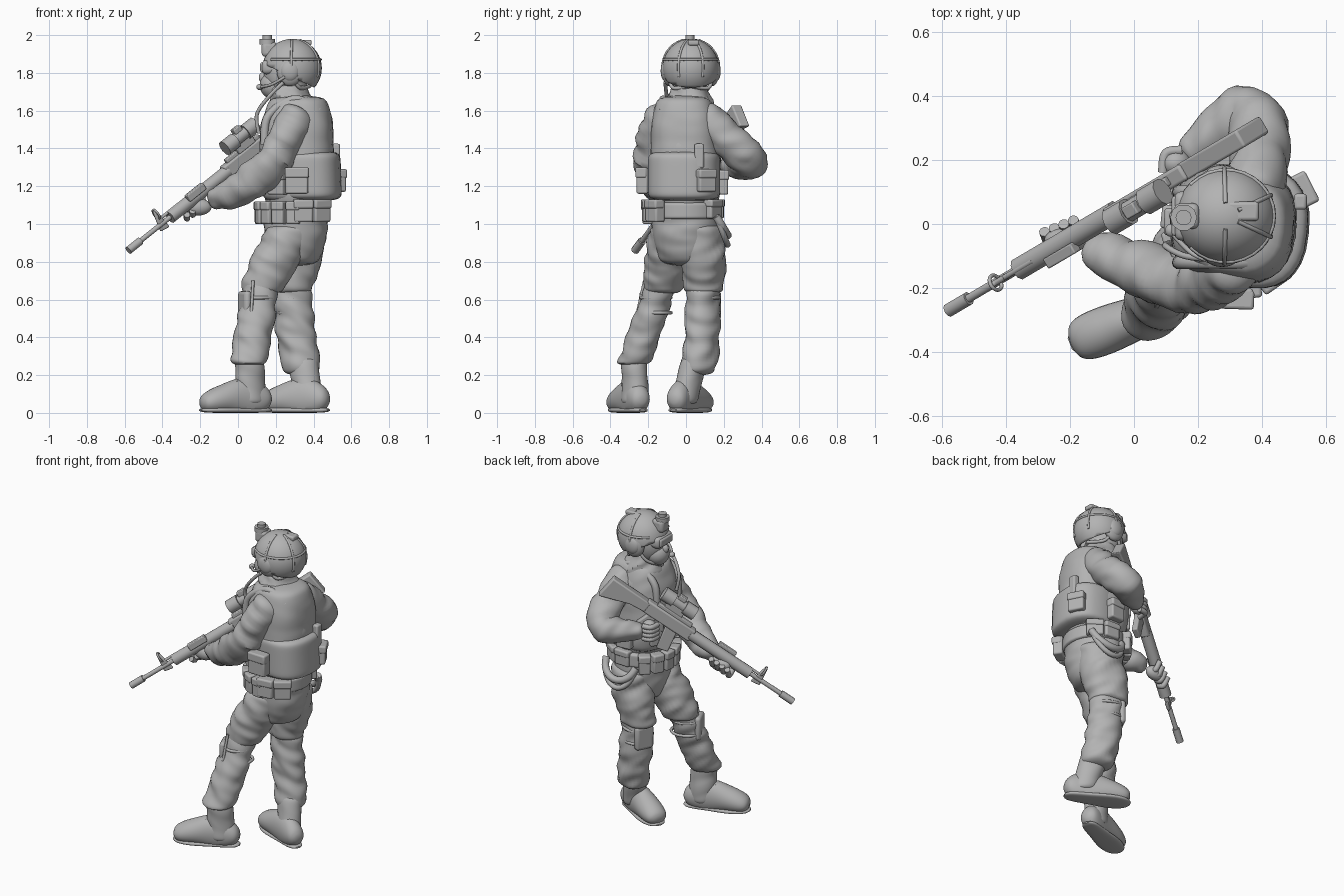
import bpy, bmesh, math
from mathutils import Vector, Matrix, noise

if "Cube" in bpy.data.objects:
    bpy.data.objects.remove(bpy.data.objects["Cube"])

SHADE = 0.45
grey = bpy.data.materials.new("plain_grey")
grey.use_nodes = True
grey.diffuse_color = (SHADE, SHADE, SHADE, 1)
grey.node_tree.nodes["Principled BSDF"].inputs["Base Color"].default_value = grey.diffuse_color
parts = []
HERE = Matrix.Identity(4)


def finish(name, bm, bevel=0):
    bmesh.ops.recalc_face_normals(bm, faces=bm.faces)
    mesh = bpy.data.meshes.new(name)
    bm.to_mesh(mesh)
    bm.free()
    mesh.materials.append(grey)
    ob = bpy.data.objects.new(name, mesh)
    bpy.context.collection.objects.link(ob)
    if bevel:
        mod = ob.modifiers.new("bevel", "BEVEL")
        mod.width, mod.segments = bevel, 3
    parts.append(ob)
    return ob


def sample(rows, t):
    """Smooth curve through the rows, for t from start to end."""
    last = len(rows) - 1
    i = min(int(t * last), max(last - 1, 0))
    f = t * last - i
    before, start, end, after = (rows[min(max(i + k, 0), last)] for k in (-1, 0, 1, 2))
    bend = (end - before) * f * (1 - f) ** 2 - (after - start) * f * f * (1 - f)
    ease = f * f * (3 - 2 * f)
    return start + (end - start) * ease + bend / 2


def loft(name, path, sizes, flat=1, widths=None, yaw=None, blunt=8, folds=0, power=1, floor=None, sides=28, steps=40, frame=HERE):
    """Skin over oval rings along a path; level rings if yaw is given; blunt rounds off the ends."""
    path = [frame @ Vector(p) for p in path]
    bm, loops, across = bmesh.new(), [], None
    for i in range(steps + 1):
        t = i / steps
        centre = sample(path, t)
        if yaw is None:
            ahead = (sample(path, min(t + 0.01, 1)) - sample(path, max(t - 0.01, 0))).normalized()
            if across is None:
                across = Vector((0, 0, 1)).cross(ahead)
                across = across if across.length > 0.1 else Vector((0, 1, 0))
            across = (across - ahead * across.dot(ahead)).normalized()
            out = ahead.cross(across)
        else:
            out = Vector((math.cos(yaw), math.sin(yaw), 0))
            across = Vector((-out.y, out.x, 0))
        end = max(1 - abs(2 * t - 1) ** blunt, 0.1) ** 0.5 if blunt else 1
        a = sample(sizes, t) * end
        b = sample(widths, t) * end if widths else a * flat
        loop = []
        for j in range(sides):
            turn = math.tau * j / sides
            c, s = math.cos(turn), math.sin(turn)
            offset = out * a * math.copysign(abs(c) ** power, c) + across * b * math.copysign(abs(s) ** power, s)
            p = centre + offset
            if folds:
                p += offset.normalized() * folds * noise.noise(Vector((p.x * 8, p.y * 8, p.z * 16 + p.x * 9)))
            if floor is not None:
                p.z = max(p.z, floor)
            loop.append(bm.verts.new(p))
        loops.append(loop)
    for low, high in zip(loops, loops[1:]):
        for j in range(sides):
            k = (j + 1) % sides
            bm.faces.new((low[j], low[k], high[k], high[j]))
    bm.faces.new(loops[0])
    bm.faces.new(loops[-1])
    return finish(name, bm)


def tube(name, path, radius, frame=HERE):
    return loft(name, path, [radius], blunt=0, sides=10, steps=20, frame=frame)


def box(name, centre, size, frame=HERE, bevel=0.01):
    bm = bmesh.new()
    bmesh.ops.create_cube(bm, size=1, matrix=frame @ Matrix.LocRotScale(Vector(centre), None, Vector(size)))
    return finish(name, bm, bevel)


def ball(name, centre, radii):
    bm = bmesh.new()
    bmesh.ops.create_uvsphere(bm, u_segments=32, v_segments=20, radius=1,
                              matrix=Matrix.LocRotScale(Vector(centre), None, Vector(radii)))
    return finish(name, bm)


def prism(name, outline, width, frame):
    bm = bmesh.new()
    face = bm.faces.new([bm.verts.new((along, -width / 2, height)) for along, height in outline])
    new = bmesh.ops.extrude_face_region(bm, geom=[face])["geom"]
    bmesh.ops.translate(bm, verts=[v for v in new if isinstance(v, bmesh.types.BMVert)], vec=(0, width, 0))
    bm.transform(frame)
    return finish(name, bm, 0.008)


def pouches(name, degrees, z, width, height, reach=0.19):
    """Flapped pouches facing outward around the body."""
    for angle in map(math.radians, degrees):
        spot = Vector((0.32 + reach * math.cos(angle), reach * math.sin(angle), z))
        frame = Matrix.Translation(spot) @ Matrix.Rotation(angle, 4, "Z")
        box(name, (0, 0, 0), (0.06, width, height), frame)
        box(name + "_flap", (0.006, 0, height * 0.3), (0.06, width * 1.06, height * 0.4), frame)


# Trousers
loft("trouser_seat", [(.3, 0, .78), (.31, 0, 1.1)], [.12, .165, .17], flat=1.08, yaw=0, folds=.01)
for name, path, sizes, yaw in (
        ("left_thigh", [(.3, -.07, 1), (.19, -.1, .8), (.12, -.12, .63)], [.13, .135, .11], .2),
        ("left_shin", [(.13, -.12, .72), (.09, -.2, .48), (.06, -.28, .25)], [.09, .1, .105], .3),
        ("right_thigh", [(.33, .08, 1), (.31, .09, .8), (.27, .095, .63)], [.14, .135, .11], -.3),
        ("right_shin", [(.28, .09, .72), (.3, .09, .48), (.34, .06, .2)], [.09, .105, .1], -.4)):
    loft(name, path, sizes, flat=.88, yaw=yaw, folds=.018, blunt=14)

# Boots, laces and knee pads
for side, ankle, cuff, yaw, knee in (("left", (.07, -.27, 0), (.06, -.275, .3), .37, (.11, -.16, .57)),
                                     ("right", (.38, -.02, 0), (.34, .05, .3), -.44, (.285, .095, .57))):
    boot = Matrix.Translation(ankle) @ Matrix.Rotation(yaw + math.pi, 4, "Z")
    loft(side + "_boot_shaft", [Vector(ankle) + Vector((0, 0, .04)), cuff], [.085, .08, .08], flat=.84, yaw=yaw, folds=.006)
    loft(side + "_boot_foot", [(-.11, 0, .07), (.1, 0, .08), (.285, 0, .045)], [.06, .105, .075, .05],
         widths=[.06, .065, .075, .07], blunt=6, floor=.01, frame=boot)
    loft(side + "_boot_sole", [(-.112, 0, .015), (.29, 0, .015)], [.015], widths=[.05, .055, .072, .06], power=.7, blunt=4, floor=0, frame=boot)
    for i in range(5):
        front, z = .07 + i * .02, .19 - i * .016
        tube(side + "_boot_lace", [(front, -.03, z - .01), (front, 0, z), (front, .03, z - .01)], .006, boot)
    pad = Matrix.Translation(knee) @ Matrix.Rotation(yaw, 4, "Z")
    box(side + "_knee_pad", (-.08, 0, 0), (.04, .12, .15), pad, .018)
    for z in (-.04, .04):
        ring = [(-.09 * math.cos(q), .08 * math.sin(q), z) for q in range(7)]
        tube(side + "_knee_strap", ring, .009, pad)
tube("left_shin_strap", [(.08, -.22, .7), (.07, -.26, .52)], .008)

# Torso, vest, belt and back pack
loft("shirt", [(.31, 0, 1.05), (.32, 0, 1.4), (.29, .01, 1.7)], [.17, .18, .18, .09], yaw=0, folds=.01)
loft("vest", [(.32, 0, 1.11), (.31, 0, 1.4), (.32, -.01, 1.68)], [.185, .195, .19, .15], flat=.94, yaw=-.12, power=.75, blunt=14, folds=.006)
loft("back_pack", [(.38, -.01, 1.12), (.37, -.01, 1.39)], [.17], flat=1.12, yaw=-.1, power=.8)
loft("collar", [(.29, .02, 1.6), (.27, .02, 1.74)], [.14, .09], yaw=0, folds=.025)
loft("belt", [(.31, 0, 1.02), (.31, 0, 1.12)], [.18], flat=1.06, yaw=0)
pouches("magazine_pouch", range(130, 265, 22), 1.06, .07, .12, reach=.2)
pouches("hip_pouch", (277, 305), 1.07, .1, .12, reach=.2)
pouches("chest_pouch", (150, 178, 206), 1.25, .08, .15)
pouches("side_pouch", (95, 235), 1.22, .1, .13)
pouches("right_hip_pouch", (55, 88), 1.08, .1, .1, reach=.17)
pouches("left_side_pouch", [268], 1.23, .12, .14, reach=.23)
pouches("back_pouch", [27], 1.23, .1, .12, reach=.23)
box("back_radio", (.52, .07, 1.36), (.04, .05, .13))
for y in (-.12, .1):
    tube("shoulder_strap", [(.14, y, 1.42), (.16, y, 1.57), (.3, y, 1.66), (.43, y, 1.6)], .022)
for radius, drop in ((.022, .1), (.016, .15)):
    sling = [(.35 + .11 * math.cos(q / 2), .16 + .06 * math.sin(q / 2), 1.04 - drop * math.sin(q / 2)) for q in range(7)]
    tube("hip_sling", sling, radius)

# Arms and hands
loft("left_arm", [(.33, -.1, 1.6), (.26, -.16, 1.47), (.16, -.18, 1.3), (0, -.13, 1.18), (-.15, -.07, 1.11)],
     [.1, .1, .095, .06], flat=.9, folds=.018, blunt=12)
loft("right_arm", [(.36, .07, 1.6), (.39, .2, 1.46), (.37, .33, 1.34), (.27, .29, 1.31), (.16, .21, 1.31)],
     [.1, .1, .09, .06], flat=.92, folds=.018, blunt=12)
left_hand, right_hand = Vector((-.21, -.05, 1.09)), Vector((.13, .19, 1.32))
ball("left_hand", left_hand, (.07, .04, .045))
ball("right_hand", right_hand, (.05, .045, .055))
for i in range(4):
    knuckle = left_hand + Vector((.03, .012, .02)) * (i - 2)
    tube("left_finger", [knuckle + Vector(p) for p in ((0, -.02, 0), (0, .02, -.02), (-.01, .05, .03))], .017)
    knuckle = right_hand + Vector((0, 0, .026)) * (1 - i)
    tube("right_finger", [knuckle + Vector(p) for p in ((.02, .04, 0), (-.03, .03, 0), (-.04, -.03, 0))], .016)

# Rifle, in its own frame: x from butt to muzzle, z up
butt, muzzle = Vector((.37, .29, 1.62)), Vector((-.58, -.27, .86))
aim = (muzzle - butt).normalized()
beside = Vector((0, 0, 1)).cross(aim).normalized()
gun = Matrix((aim, beside, aim.cross(beside))).transposed().to_4x4()
gun.translation = butt


def rod(name, start, end, radius, height=0, aside=0):
    tube(name, [(start, aside, height), (end, aside, height)], radius, gun)


prism("rifle_stock", [(.03, .035), (.3, .03), (.3, -.035), (.2, -.045), (.02, -.11)], .06, gun)
prism("rifle_grip", [(.33, -.03), (.39, -.03), (.35, -.14), (.3, -.13)], .04, gun)
prism("rifle_magazine", [(.45, -.03), (.53, -.03), (.56, -.17), (.49, -.19)], .036, gun)
prism("front_sight", [(1.06, -.04), (1.12, -.03), (1.1, .085), (1.08, .085)], .018, gun)
box("rifle_receiver", (.45, 0, 0), (.34, .055, .08), gun)
box("rifle_top_rail", (.46, 0, .045), (.24, .03, .03), gun, .005)
box("scope_mount", (.44, .01, .07), (.12, .04, .06), gun, .005)
box("scope_dial", (.44, .02, .155), (.05, .04, .03), gun, .005)
box("side_laser", (.84, .03, .03), (.12, .035, .04), gun, .005)
rod("rifle_handguard", .6, 1.03, .036)
rod("rifle_barrel", 1, 1.33, .014)
rod("rifle_muzzle", 1.25, (muzzle - butt).length, .022)
rod("rifle_gas_tube", .95, 1.1, .009, .028)
rod("scope_body", .35, .54, .034, .115, .02)
for start in (.33, .48):
    rod("scope_end", start, start + .075, .044, .115, .02)
sight_ring = [(1.09, .025 * math.sin(q), .06 - .03 * math.cos(q)) for q in range(7)]
tube("front_sight_guard", sight_ring, .006, gun)

# Head, face covering and goggles
mid = .025
tube("neck", [(.28, mid, 1.64), (.28, mid, 1.75)], .085)
ball("head", (.25, mid, 1.8), (.115, .1, .135))
ball("face_mask", (.19, mid, 1.735), (.075, .07, .075))
ball("nose", (.135, mid, 1.775), (.025, .02, .03))
box("goggle_frame", (.165, mid, 1.83), (.08, .155, .075), bevel=.025)
box("goggle_lens", (.13, mid, 1.83), (.025, .125, .05))

# Helmet shell, open over the face
crown, reach = Vector((.287, mid, 1.825)), Vector((.157, .15, .155))
helmet = ball("helmet_shell", crown, reach)
bm = bmesh.new()
bm.from_mesh(helmet.data)
bmesh.ops.bisect_plane(bm, geom=bm.verts[:] + bm.edges[:] + bm.faces[:], plane_co=(.28, 0, 1.78),
                       plane_no=(-.42, 0, -.9), clear_outer=True)
bm.to_mesh(helmet.data)
bm.free()
helmet.modifiers.new("thickness", "SOLIDIFY").thickness = .018


def on_helmet(turn, rise):
    level = math.cos(rise)
    return crown + reach * Vector((level * math.cos(turn), level * math.sin(turn), math.sin(rise)))


for turn in (.45, -.45, 1.6, -1.6):
    tube("helmet_strap", [on_helmet(turn, i * .4 - .3) for i in range(5)], .007)
tube("helmet_band", [on_helmet(i * .4 - 2.4, .3) for i in range(13)], .007)
box("helmet_battery", (.34, .04, 1.96), (.1, .06, .03))
box("helmet_front_mount", (.165, mid, 1.925), (.08, .08, .08), bevel=.02)
for radius, z in ((.042, 1.98), (.025, 2)):
    tube("mount_knob", [(.155, .02, z - .03), (.155, .02, z)], radius)

# Headset, chin straps, microphone and cable
for sign, side in ((-1, "left"), (1, "right")):
    y = mid + sign * .115
    ball(side + "_ear_cup", (.275, y, 1.81), (.07, .036, .08))
    ball(side + "_ear_cap", (.275, y + sign * .018, 1.81), (.05, .026, .055))
    tube(side + "_chin_strap", [(.25, y, 1.78), (.2, mid + sign * .085, 1.71), (.155, mid, 1.665)], .01)
    tube(side + "_nape_strap", [(.29, y, 1.77), (.33, mid + sign * .09, 1.72), (.38, mid, 1.73)], .01)
tube("microphone_boom", [(.25, -.12, 1.78), (.18, -.09, 1.74), (.12, -.03, 1.725)], .008)
ball("microphone", (.115, -.02, 1.725), (.018, .02, .016))
tube("headset_cable", [(.24, -.11, 1.75), (.16, -.1, 1.67), (.1, -.07, 1.58), (.11, -.06, 1.48)], .01)

# Shading
for ob in parts:
    ob.select_set(True)
bpy.context.view_layer.objects.active = parts[0]
bpy.ops.object.shade_smooth_by_angle(angle=math.radians(40))
